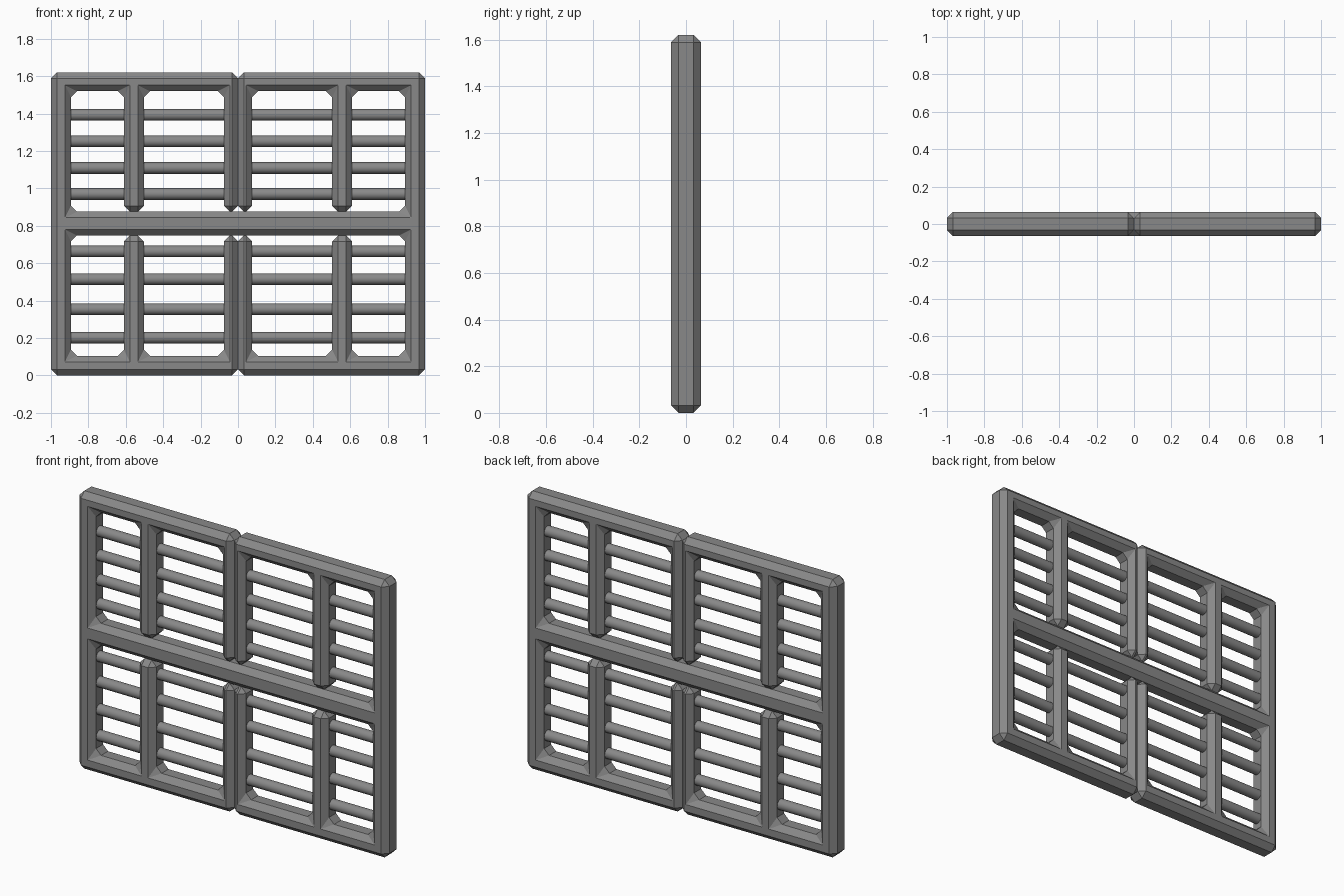
import bpy, bmesh, math
from mathutils import Matrix

if "Cube" in bpy.data.objects:
    bpy.data.objects.remove(bpy.data.objects["Cube"])

HALF_DEPTH = 0.064
BEVEL = 0.032

dark = bpy.data.materials.new("dark_iron")
dark.diffuse_color = (0.25, 0.25, 0.25, 1)
dark.use_nodes = True
dark.node_tree.nodes["Principled BSDF"].inputs["Base Color"].default_value = dark.diffuse_color


def make_object(name, bm):
    bmesh.ops.recalc_face_normals(bm, faces=bm.faces)
    mesh = bpy.data.meshes.new(name)
    bm.to_mesh(mesh)
    bm.free()
    mesh.materials.append(dark)
    obj = bpy.data.objects.new(name, mesh)
    bpy.context.collection.objects.link(obj)
    return obj


def comb(edge, inner, rail):
    """Half outline of posts hanging from an outer rail down to the middle rail."""
    return [(0.893, rail), (0.893, inner), (0.61, inner), (0.61, rail),
            (0.503, rail), (0.503, inner), (0.075, inner), (0.075, rail),
            (0, rail), (0, edge), (1, edge)]


# Gate frame: one outline, posts butt against the middle rail and each other
right = comb(1.62, 1.52, 0.875) + comb(0, 0.105, 0.748)[::-1]
left = [(-x, z) for x, z in reversed(right)]
outline = right + left

bm = bmesh.new()
front = [bm.verts.new((x, -HALF_DEPTH, z)) for x, z in outline]
back = [bm.verts.new((x, HALF_DEPTH, z)) for x, z in outline]
bm.faces.new(front)
bm.faces.new(back[::-1])
n = len(outline)
for i in range(n):
    j = (i + 1) % n
    bm.faces.new((front[j], front[i], back[i], back[j]))
frame = make_object("gate_frame", bm)

# Flat chamfer on every edge, including the inner corners
bev = frame.modifiers.new("chamfer", 'BEVEL')
bev.width = BEVEL
bev.segments = 1
bev.limit_method = 'NONE'
bev.use_clamp_overlap = False

# Round horizontal bars in each leaf
bar_heights = [0.202, 0.354, 0.515, 0.663, 0.97, 1.109, 1.252, 1.393]
for side, label in ((-1, "left"), (1, "right")):
    bm = bmesh.new()
    for z in bar_heights:
        place = Matrix.Translation((side * 0.48, 0, z)) @ Matrix.Rotation(math.pi / 2, 4, 'Y')
        bmesh.ops.create_cone(bm, cap_ends=True, segments=16, radius1=0.031,
                              radius2=0.031, depth=0.86, matrix=place)
    bars = make_object(label + "_bars", bm)
    bpy.ops.object.select_all(action='DESELECT')
    bars.select_set(True)
    bpy.context.view_layer.objects.active = bars
    bpy.ops.object.shade_smooth_by_angle(angle=math.radians(40))
